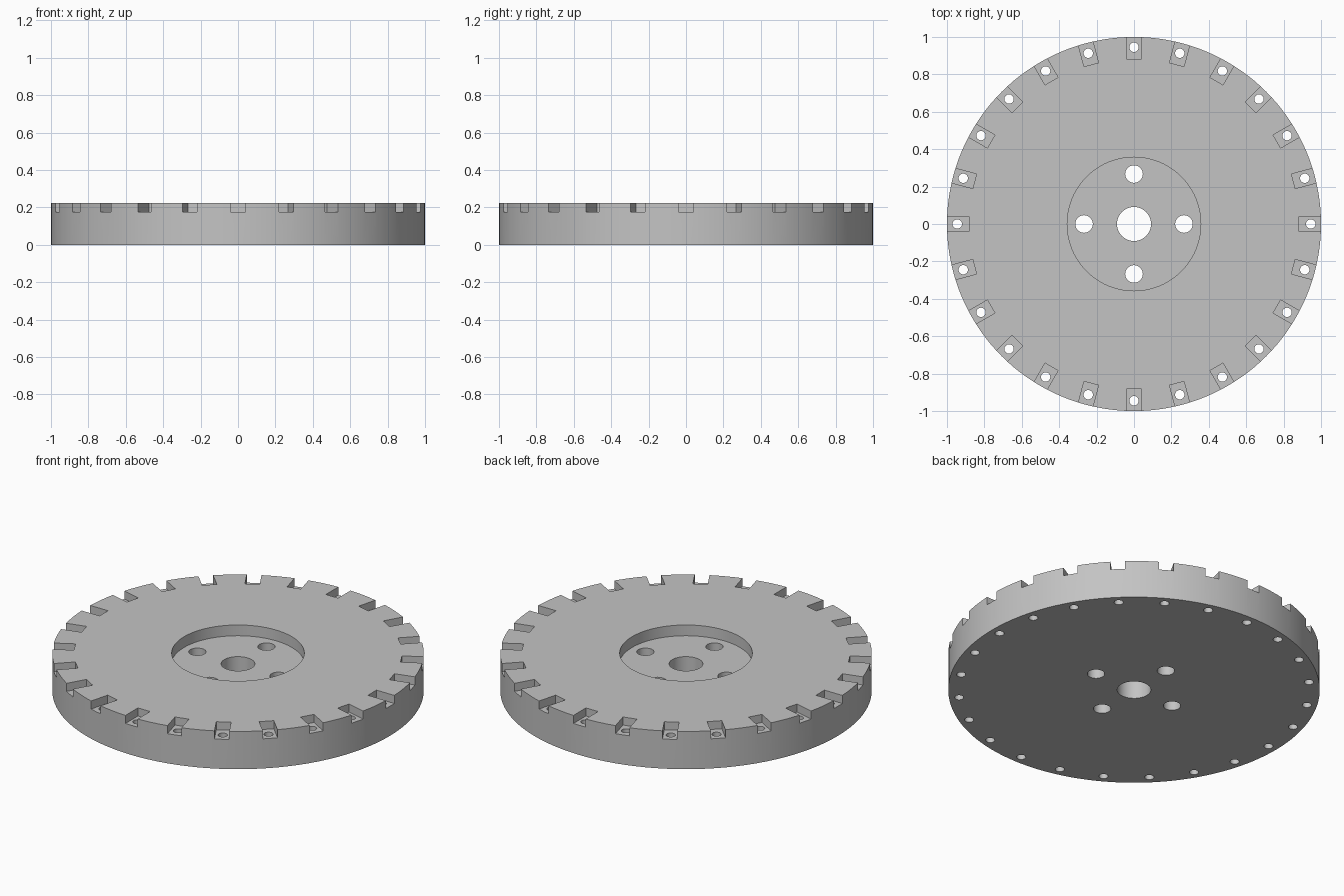
import bpy
import bmesh
import math
from mathutils import Matrix, Vector

cube = bpy.data.objects.get("Cube")
if cube:
    bpy.data.objects.remove(cube, do_unlink=True)

HEIGHT = 0.224
RECESS_FLOOR = 0.16
NOTCH_FLOOR = 0.176
NOTCHES = 24

steel = bpy.data.materials.new("light grey metal")
steel.use_nodes = True
GREY = (0.55, 0.55, 0.55, 1)
steel.diffuse_color = GREY
steel.node_tree.nodes["Principled BSDF"].inputs["Base Color"].default_value = GREY


def add_cylinder(bm, radius, z0, z1, x=0, y=0, segments=32):
    bmesh.ops.create_cone(
        bm, cap_ends=True, segments=segments, radius1=radius, radius2=radius,
        depth=z1 - z0, matrix=Matrix.Translation((x, y, (z0 + z1) / 2)))


def add_box(bm, size, centre, angle):
    bmesh.ops.create_cube(
        bm, size=1, matrix=Matrix.Rotation(angle, 4, "Z")
        @ Matrix.Translation(centre) @ Matrix.Diagonal(Vector(size)).to_4x4())


def make_object(name, bm):
    mesh = bpy.data.meshes.new(name)
    bm.to_mesh(mesh)
    bm.free()
    mesh.materials.append(steel)
    obj = bpy.data.objects.new(name, mesh)
    bpy.context.collection.objects.link(obj)
    return obj


def ring(count, radius):
    for i in range(count):
        a = math.tau * i / count
        yield a, radius * math.cos(a), radius * math.sin(a)


# Main disc
bm = bmesh.new()
add_cylinder(bm, 1, 0, HEIGHT, segments=144)
disc = make_object("notched_disc", bm)

# Round recess around the hub
recess = bmesh.new()
add_cylinder(recess, 0.357, RECESS_FLOOR, HEIGHT + 0.1, segments=96)

# Rectangular notches around the rim
notches = bmesh.new()
for angle, x, y in ring(NOTCHES, 1):
    add_box(notches, (0.218, 0.08, 0.15), (0.991, 0, NOTCH_FLOOR + 0.075), angle)

# Through holes: axle, four bolts, one pin per notch
holes = bmesh.new()
add_cylinder(holes, 0.091, -0.1, HEIGHT + 0.1, segments=48)
for angle, x, y in ring(4, 0.267):
    add_cylinder(holes, 0.047, -0.1, HEIGHT + 0.1, x, y)
for angle, x, y in ring(NOTCHES, 0.945):
    add_cylinder(holes, 0.025, -0.1, HEIGHT + 0.1, x, y, segments=24)

# Cut everything out of the disc
bpy.context.view_layer.objects.active = disc
disc.select_set(True)
for name, cutter_bm in (("recess_cutter", recess), ("notch_cutter", notches),
                        ("hole_cutter", holes)):
    cutter = make_object(name, cutter_bm)
    cutter.hide_render = True
    mod = disc.modifiers.new(name, "BOOLEAN")
    mod.operation = "DIFFERENCE"
    mod.solver = "EXACT"
    mod.object = cutter
    bpy.ops.object.modifier_apply(modifier=mod.name)
    bpy.data.objects.remove(cutter, do_unlink=True)

bpy.ops.object.select_all(action="DESELECT")
disc.select_set(True)
bpy.ops.object.shade_smooth_by_angle(angle=math.radians(30))
